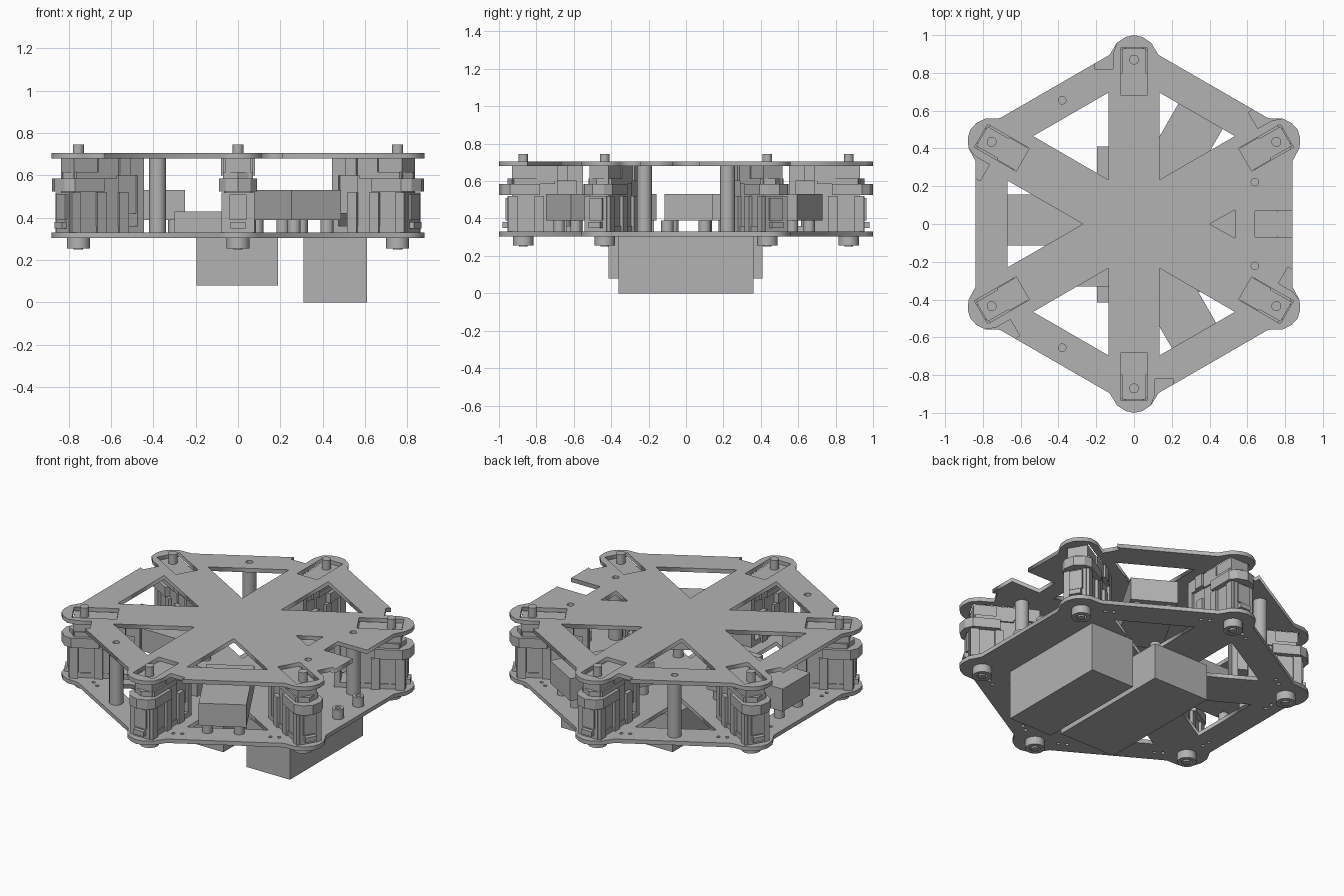
import bpy, bmesh, math
from mathutils import Matrix, Vector

cube = bpy.data.objects.get("Cube")
if cube:
    bpy.data.objects.remove(cube, do_unlink=True)

grey = bpy.data.materials.new("plain_grey")
grey.use_nodes = True
grey.diffuse_color = (0.45, 0.45, 0.45, 1)
grey.node_tree.nodes["Principled BSDF"].inputs["Base Color"].default_value = (0.45, 0.45, 0.45, 1)

CORNERS = [-30 + 60 * i for i in range(6)]
PODS = [60, 180, 300]
LOW, FLOOR, CEIL, TOP = 0.305, 0.33, 0.68, 0.705


def finish(name, mesh):
    obj = bpy.data.objects.new(name, mesh)
    bpy.context.collection.objects.link(obj)
    mesh.materials.clear()
    mesh.materials.append(grey)
    return obj


def turn(points, angle):
    """Rotate (radial, sideways) points to a heading in degrees."""
    rot = Matrix.Rotation(math.radians(angle), 2)
    return [rot @ Vector(p) for p in points]


def rect(x0, x1, y0, y1):
    return [(x0, y0), (x1, y0), (x1, y1), (x0, y1)]


def circle(x, y, r, n=16):
    return [(x + r * math.cos(math.tau * i / n), y + r * math.sin(math.tau * i / n)) for i in range(n)]


def slab(name, loops, z0, z1):
    """Flat sheet from an outline and hole loops, extruded between two heights."""
    curve = bpy.data.curves.new(name, 'CURVE')
    curve.dimensions = '2D'
    curve.fill_mode = 'BOTH'
    curve.extrude = (z1 - z0) / 2
    for loop in loops:
        spline = curve.splines.new('POLY')
        spline.points.add(len(loop) - 1)
        for point, (x, y) in zip(spline.points, loop):
            point.co = (x, y, 0, 1)
        spline.use_cyclic_u = True
    temp = bpy.data.objects.new(name, curve)
    bpy.context.collection.objects.link(temp)
    bpy.context.view_layer.update()
    mesh = bpy.data.meshes.new_from_object(temp.evaluated_get(bpy.context.evaluated_depsgraph_get()))
    bpy.data.objects.remove(temp, do_unlink=True)
    mesh.transform(Matrix.Translation((0, 0, (z0 + z1) / 2)))
    return finish(name, mesh)


def prism(name, loop, z0, z1):
    """Solid column with the given footprint."""
    bm = bmesh.new()
    face = bm.faces.new([bm.verts.new((x, y, z0)) for x, y in loop])
    grown = bmesh.ops.extrude_face_region(bm, geom=[face])["geom"]
    bmesh.ops.translate(bm, vec=(0, 0, z1 - z0), verts=[v for v in grown if isinstance(v, bmesh.types.BMVert)])
    bmesh.ops.recalc_face_normals(bm, faces=bm.faces)
    mesh = bpy.data.meshes.new(name)
    bm.to_mesh(mesh)
    bm.free()
    return finish(name, mesh)


def cylinder(name, x, y, r, z0, z1):
    return prism(name, circle(x, y, r, 20), z0, z1)


# Hexagonal plates with rounded lugs at the corners
def outline(notched):
    lug = [(0.895, -0.13), (0.96, -0.09), (0.99, -0.045), (1, 0), (0.99, 0.045), (0.96, 0.09)]
    notch = [(0.905, 0.11), (0.82, 0.11), (0.82, 0.21), (0.849, 0.21)]
    points = []
    for angle in CORNERS:
        points += turn(lug + (notch if notched else [(0.895, 0.13)]), angle)
        if notched and angle == -30:
            points += [(0.84, -0.07), (0.64, -0.07), (0.64, 0.07), (0.84, 0.07)]
    return points


window = [(0.27, 0), (0.67, -0.23), (0.67, 0.23)]
windows = [turn(window, a) for a in range(60, 360, 60)]
posts = [(-0.38, 0.655), (-0.38, -0.655), (0.64, 0.222), (0.64, -0.222)]
servo_slots = [turn(rect(0.68, 0.935, -0.07, 0.07), a) for a in CORNERS]
arrow = [(0.4, 0), (0.535, -0.075), (0.535, 0.075)]
post_holes = [circle(x, y, 0.02) for x, y in posts]
screw_holes = [turn(circle(0.76, s * t, 0.011, 8), a) for a in range(60, 360, 60)
               for s in (-1, 1) for t in (0.25, 0.3)]

slab("top_plate", [outline(True), arrow] + windows + servo_slots + post_holes, CEIL, TOP)
slab("bottom_plate", [outline(False)] + windows + screw_holes, LOW, FLOOR)

# Posts joining the plates
for x, y in posts:
    slab("post", [circle(x, y, 0.04, 20), circle(x, y, 0.02)], FLOOR, CEIL)

# Corner servos in their holders
for angle in CORNERS:
    def block(name, r0, r1, t0, t1, z0, z1):
        prism(name, turn(rect(r0, r1, t0, t1), angle), z0, z1)

    block("servo_body", 0.685, 0.93, -0.06, 0.06, 0.35, 0.685)
    block("holder_back", 0.55, 0.585, -0.065, 0.065, FLOOR, CEIL)
    block("holder_bridge", 0.58, 0.69, -0.05, 0.05, 0.42, 0.6)
    block("holder_roof", 0.58, 0.8, -0.068, 0.068, 0.6, CEIL)
    block("holder_foot", 0.58, 0.95, -0.065, 0.065, FLOOR, 0.36)
    block("holder_front", 0.92, 0.955, -0.06, 0.06, FLOOR, 0.52)
    block("front_panel", 0.95, 0.965, -0.04, 0.04, 0.39, 0.51)
    block("front_catch", 0.95, 0.98, -0.035, 0.035, 0.35, 0.38)
    for s in (-1, 1):
        for r in (0.64, 0.76, 0.9):
            block("holder_rib", r, r + 0.05, s * 0.066 - 0.012, s * 0.066 + 0.012, FLOOR, 0.52)
        block("upper_rib", 0.63, 0.69, s * 0.07 - 0.01, s * 0.07 + 0.01, 0.6, CEIL)
    collar = [(0.78, -0.09), (0.94, -0.09), (0.98, -0.06), (1, 0), (0.98, 0.06), (0.94, 0.09), (0.78, 0.09)]
    prism("collar", turn(collar, angle), 0.525, 0.585)
    step = [(0.7, -0.07), (0.92, -0.07), (0.955, 0), (0.92, 0.07), (0.7, 0.07)]
    prism("collar_step", turn(step, angle), 0.585, 0.615)
    x, y = turn([(0.87, 0)], angle)[0]
    cylinder("servo_shaft", x, y, 0.026, 0.66, 0.745)
    slab("lower_bearing", [circle(x, y, 0.055, 20), circle(x, y, 0.03)], 0.255, LOW)
    cylinder("bearing_pin", x, y, 0.022, 0.25, LOW)

# Electronics boxes raised on spacers
for angle in PODS:
    prism("electronics_box", turn(rect(0.25, 0.775, -0.155, 0.115), angle), 0.39, 0.53)
    for r in (0.3, 0.72):
        for t in (-0.11, 0.07):
            x, y = turn([(r, t)], angle)[0]
            cylinder("box_spacer", x, y, 0.03, FLOOR, 0.39)
prism("small_board", rect(-0.3, -0.05, -0.33, -0.17), FLOOR, 0.43)

# Mounting bosses near the right edge
for y in (-0.1, 0.1):
    slab("mount_boss", [circle(0.76, y, 0.033), circle(0.76, y, 0.016)], FLOOR, 0.39)

# Battery packs under the body
prism("middle_pack", rect(-0.195, 0.19, -0.415, 0.41), 0.08, LOW)
prism("side_pack", rect(0.31, 0.61, -0.36, 0.36), 0, LOW)
